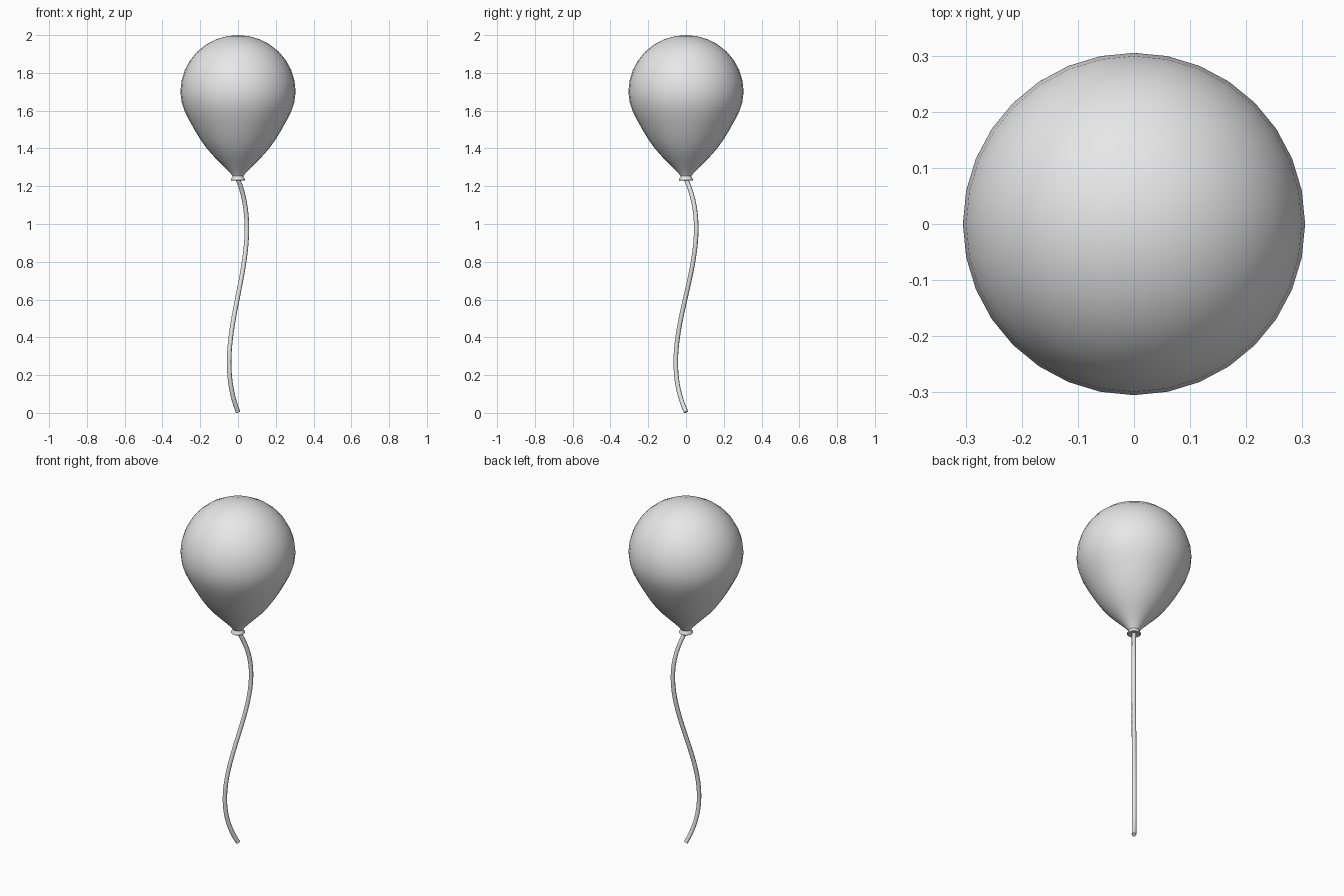
import bpy, bmesh, math

if "Cube" in bpy.data.objects:
    bpy.data.objects.remove(bpy.data.objects["Cube"])

grey = bpy.data.materials.new("light_grey")
grey.diffuse_color = (0.8, 0.8, 0.8, 1)
grey.use_nodes = True
grey.node_tree.nodes["Principled BSDF"].inputs["Base Color"].default_value = grey.diffuse_color


def lathe(name, profile, sides=32):
    """Revolve (radius, z) points around z; radius 0 makes a pole."""
    bm = bmesh.new()
    rings = []
    for r, z in profile:
        if r == 0:
            rings.append([bm.verts.new((0, 0, z))] * sides)
        else:
            rings.append([bm.verts.new((r * math.cos(2 * math.pi * i / sides),
                                        r * math.sin(2 * math.pi * i / sides), z))
                          for i in range(sides)])
    for a, b in zip(rings, rings[1:]):
        for i in range(sides):
            j = (i + 1) % sides
            corners = [a[i], a[j], b[j], b[i]]
            bm.faces.new(list(dict.fromkeys(corners)))
    bmesh.ops.recalc_face_normals(bm, faces=bm.faces)
    me = bpy.data.meshes.new(name)
    bm.to_mesh(me)
    bm.free()
    ob = bpy.data.objects.new(name, me)
    bpy.context.collection.objects.link(ob)
    me.materials.append(grey)
    return ob


def smooth(ob, angle=40):
    bpy.ops.object.select_all(action='DESELECT')
    ob.select_set(True)
    bpy.context.view_layer.objects.active = ob
    bpy.ops.object.shade_smooth_by_angle(angle=math.radians(angle))


# Balloon: round dome above, teardrop taper below
R, H = 0.305, 0.30
dome = [(R * math.sin(math.pi / 2 * k / 8), 1.70 + H * math.cos(math.pi / 2 * k / 8))
        for k in range(9)]
taper = [(0.299, 1.648), (0.282, 1.597), (0.256, 1.545), (0.228, 1.495),
         (0.198, 1.446), (0.165, 1.400), (0.128, 1.358), (0.092, 1.322),
         (0.060, 1.290), (0.037, 1.265), (0.028, 1.252), (0, 1.250)]
smooth(lathe("balloon", dome + taper))

# Flared lip under the balloon
smooth(lathe("balloon_lip", [(0, 1.256), (0.028, 1.256), (0.030, 1.247), (0.036, 1.238),
                             (0.037, 1.232), (0.033, 1.229), (0, 1.232)]))

# String: S-shaped cubic sweep hanging from the lip
N = 32
curve = bpy.data.curves.new("string", 'CURVE')
curve.dimensions = '3D'
curve.bevel_depth = 0.012
curve.bevel_resolution = 2
curve.use_fill_caps = True
spline = curve.splines.new('POLY')
spline.points.add(N)
for k, p in enumerate(spline.points):
    t = k / N
    s = 3 * t * (1 - t) * (1 - 2 * t)
    p.co = (0.163 * s, 0.188 * s, 1.238 - 1.233 * t, 1)
string = bpy.data.objects.new("string", curve)
bpy.context.collection.objects.link(string)
curve.materials.append(grey)
bpy.ops.object.select_all(action='DESELECT')
string.select_set(True)
bpy.context.view_layer.objects.active = string
bpy.ops.object.convert(target='MESH')
smooth(bpy.context.view_layer.objects.active, 50)
